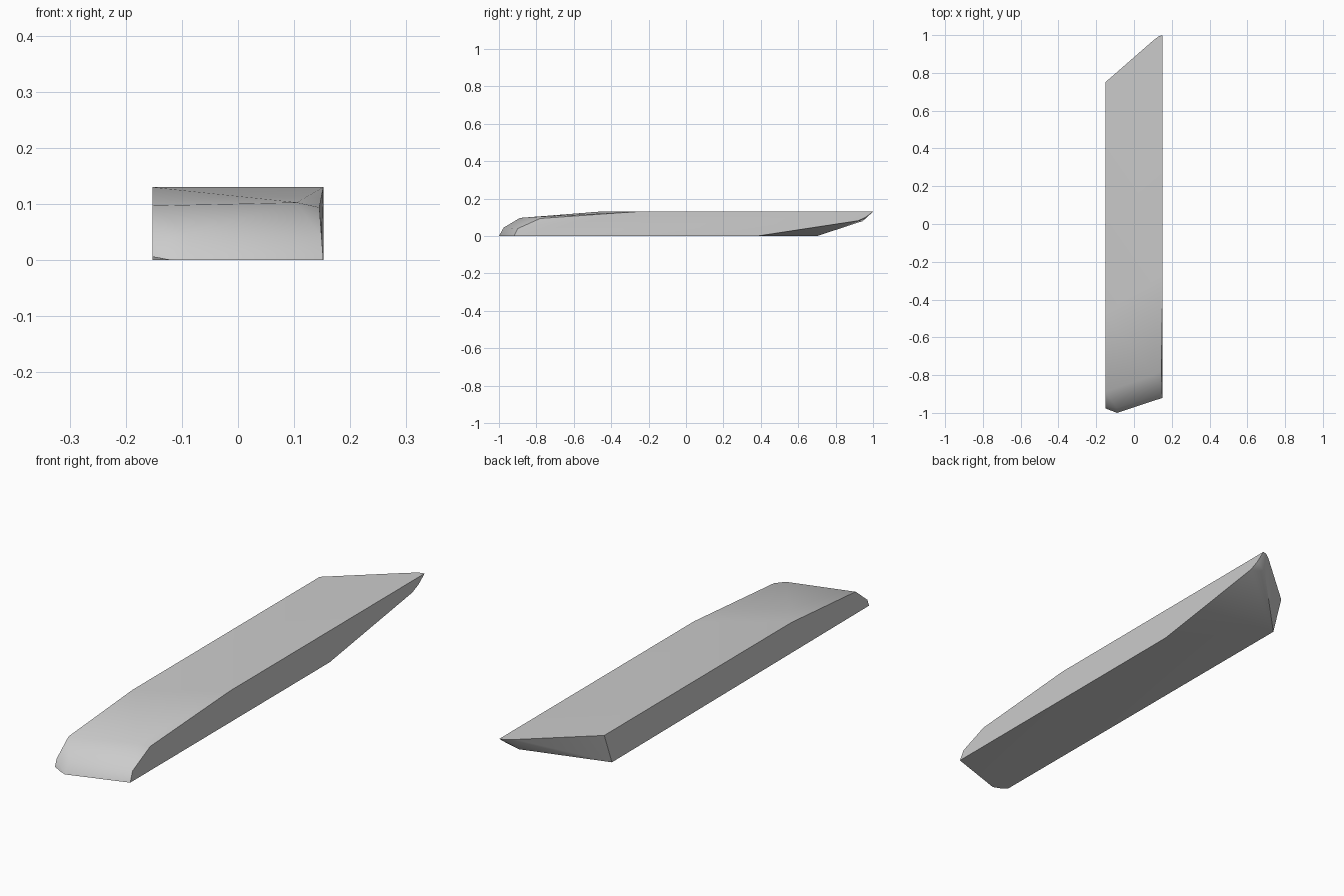
import bpy
import bmesh
import math

cube = bpy.data.objects.get("Cube")
if cube:
    bpy.data.objects.remove(cube, do_unlink=True)

# One plain grey for the whole piece
grey = bpy.data.materials.new("plain grey")
grey.use_nodes = True
colour = (0.6, 0.6, 0.6, 1)
grey.diffuse_color = colour
grey.node_tree.nodes["Principled BSDF"].inputs["Base Color"].default_value = colour

W = 0.152   # half width
H = 0.13    # height

# Corner points of the convex plank, grouped by region
top_deck = [(-W, 0.75, H), (-W, -0.47, H), (W, -0.27, H)]
tail_tip = [(0.10, 0.97, H), (0.13, 0.993, H), (W, 1.0, H),
            (W, 0.96, 0.10), (W, 0.92, 0.082), (0.10, 0.945, 0.08)]
underside = [(-W, 0.70, 0), (W, 0.38, 0)]
nose_crest = [(-W, -0.888, 0.097), (0.105, -0.80, 0.103), (0.145, -0.78, 0.094)]
nose_front = [(-W, -0.965, 0.035), (-0.09, -0.975, 0.045), (0.149, -0.90, 0.04)]
nose_foot = [(-W, -0.976, 0.006), (-0.12, -0.988, 0), (-0.09, -1.0, 0), (W, -0.92, 0)]

# Wrap the points in a hull and merge the coplanar triangles
bm = bmesh.new()
for p in top_deck + tail_tip + underside + nose_crest + nose_front + nose_foot:
    bm.verts.new(p)
hull = bmesh.ops.convex_hull(bm, input=bm.verts[:])
loose = [v for v in bm.verts if not v.link_faces]
bmesh.ops.delete(bm, geom=loose, context='VERTS')
bmesh.ops.dissolve_limit(bm, angle_limit=math.radians(1), verts=bm.verts[:], edges=bm.edges[:])
bmesh.ops.recalc_face_normals(bm, faces=bm.faces[:])

mesh = bpy.data.meshes.new("tapered_plank")
bm.to_mesh(mesh)
bm.free()
mesh.materials.append(grey)
plank = bpy.data.objects.new("tapered_plank", mesh)
bpy.context.collection.objects.link(plank)

# Soft nose and underside, crisp long edges
bpy.ops.object.select_all(action='DESELECT')
plank.select_set(True)
bpy.context.view_layer.objects.active = plank
bpy.ops.object.shade_smooth_by_angle(angle=math.radians(40))
